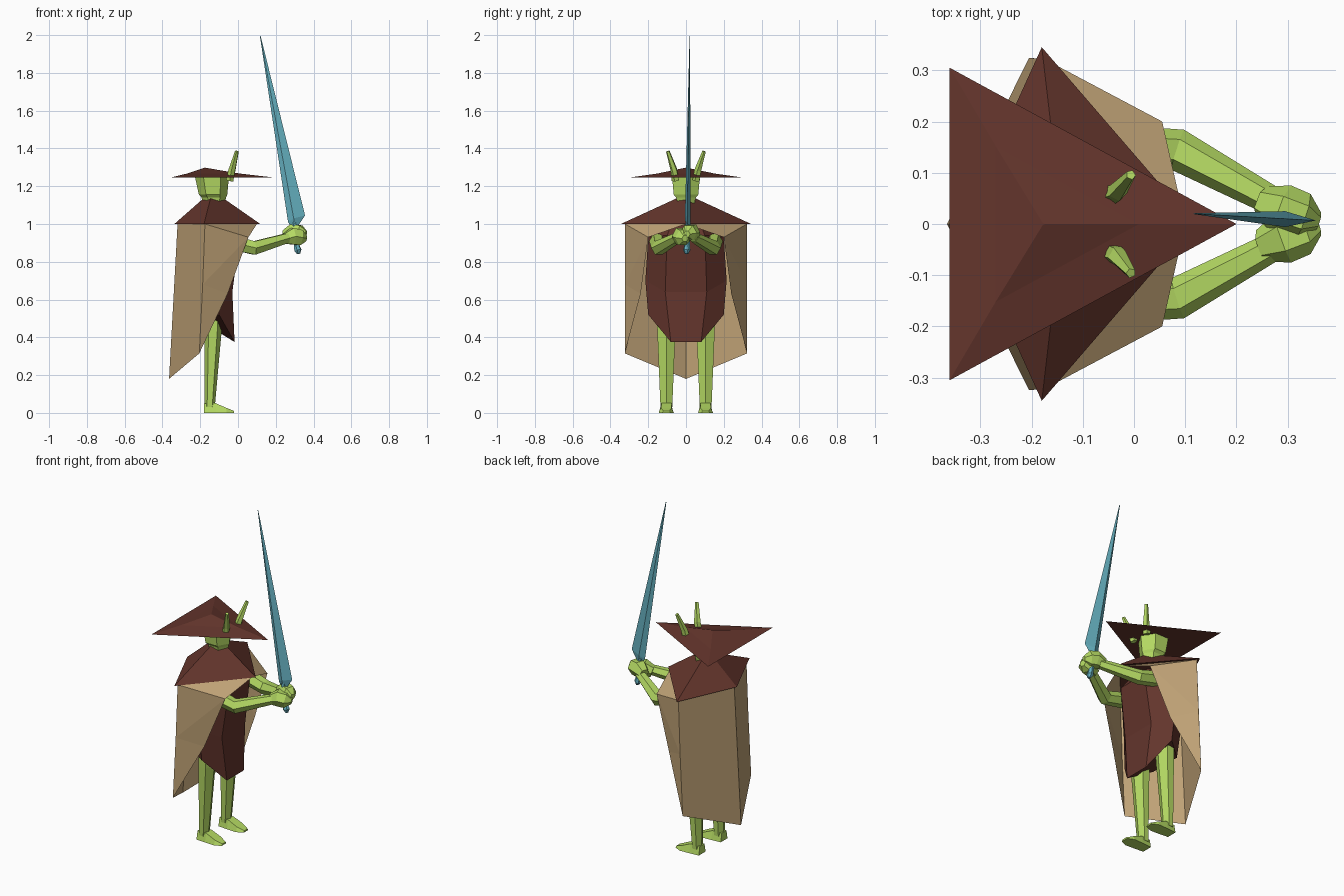
import bpy, bmesh, math
from mathutils import Vector


def material(name, rgb):
    m = bpy.data.materials.new(name)
    m.diffuse_color = (*rgb, 1)
    return m


BROWN = material("brown cloth", (0.125, 0.035, 0.025))
GREEN = material("green skin", (0.46, 0.70, 0.125))
TAN = material("tan cloth", (0.55, 0.38, 0.19))
BLUE = material("blue metal", (0.13, 0.43, 0.52))


def build(name, verts, faces, mat):
    bm = bmesh.new()
    vs = [bm.verts.new(v) for v in verts]
    for f in faces:
        bm.faces.new([vs[i] for i in f])
    bmesh.ops.recalc_face_normals(bm, faces=bm.faces)
    me = bpy.data.meshes.new(name)
    bm.to_mesh(me)
    bm.free()
    me.materials.append(mat)
    ob = bpy.data.objects.new(name, me)
    bpy.context.collection.objects.link(ob)
    return ob


def loft(name, rings, mat):
    """Closed skin through rings with equal point counts."""
    n = len(rings[0])
    faces = [tuple(range(n)), tuple(range((len(rings) - 1) * n, len(rings) * n))]
    for r in range(len(rings) - 1):
        for i in range(n):
            j = (i + 1) % n
            faces.append((r * n + i, r * n + j, (r + 1) * n + j, (r + 1) * n + i))
    return build(name, [p for ring in rings for p in ring], faces, mat)


def oval(cx, cy, z, rx, ry, n=6):
    return [(cx + rx * math.cos(2 * math.pi * i / n),
             cy + ry * math.sin(2 * math.pi * i / n), z) for i in range(n)]


def tube(name, path, radii, mat, n=6):
    pts = [Vector(p) for p in path]
    rings = []
    for k, p in enumerate(pts):
        d = pts[min(k + 1, len(pts) - 1)] - pts[max(k - 1, 0)]
        q = d.to_track_quat('Z', 'Y')
        rings.append([p + q @ Vector(c) for c in oval(0, 0, 0, radii[k], radii[k], n)])
    return loft(name, rings, mat)


def diamond(back, front, side_x, half_y, z):
    return [(front, 0, z), (side_x, half_y, z), (back, 0, z), (side_x, -half_y, z)]


# Three-cornered hat: wide brim, steeper crown, small peak
loft("hat", [
    [(0.20, 0, 1.245), (-0.36, 0.305, 1.245), (-0.36, -0.305, 1.245)],
    [(0.01, 0, 1.267), (-0.27, 0.152, 1.267), (-0.27, -0.152, 1.267)],
    [(-0.174, 0, 1.298), (-0.178, 0.002, 1.298), (-0.178, -0.002, 1.298)]], BROWN)

# Head
loft("head", [oval(-0.128, 0, 1.08, 0.05, 0.045), oval(-0.128, 0, 1.14, 0.065, 0.06),
              oval(-0.132, 0, 1.155, 0.075, 0.075),
              oval(-0.138, 0, 1.25, 0.09, 0.085)], GREEN)

# Shoulder mantle
loft("mantle", [diamond(-0.337, 0.118, -0.18, 0.345, 1.0),
                diamond(-0.18, -0.08, -0.145, 0.045, 1.138)], BROWN)

# Open cape sheet, mirrored across y
cape = build("cape", [
    (-0.32, 0, 1.0), (-0.175, 0.322, 1.0), (0.10, 0, 1.0), (0.055, 0.2, 0.93),
    (-0.055, 0.24, 0.63), (-0.205, 0.324, 0.315), (-0.365, 0, 0.18),
    (-0.187, 0.323, 0.68)],
    [(0, 1, 7, 5, 6), (1, 2, 3), (1, 3, 7), (7, 3, 4), (7, 4, 5)], TAN)
mir = cape.modifiers.new("mirror", 'MIRROR')
mir.use_axis = (False, True, False)


# Tunic
def tunic_ring(front, side, back):
    (fx, fy, fz), (sx, sy, sz), (bx, by, bz) = front, side, back
    return [(fx, fy, fz), (sx, sy, sz), (bx, by, bz),
            (bx, -by, bz), (sx, -sy, sz), (fx, -fy, fz)]


loft("tunic", [
    tunic_ring((-0.018, 0.08, 0.375), (-0.10, 0.20, 0.52), (-0.22, 0.10, 0.50)),
    tunic_ring((-0.03, 0.11, 0.64), (-0.11, 0.215, 0.70), (-0.23, 0.12, 0.66)),
    tunic_ring((0.01, 0.10, 0.94), (-0.10, 0.20, 0.93), (-0.22, 0.10, 0.94)),
    tunic_ring((-0.07, 0.05, 1.06), (-0.13, 0.08, 1.06), (-0.18, 0.05, 1.06))], BROWN)

for side, s in (("left", 1), ("right", -1)):
    # Pointed antenna poking through the brim
    tube(side + "_antenna", [(-0.045, s * 0.055, 1.23), (-0.032, s * 0.063, 1.285),
                             (-0.006, s * 0.096, 1.385)], [0.021, 0.019, 0.010], GREEN, 5)
    # Leg
    loft(side + "_leg", [oval(-0.15, s * 0.104, 0.03, 0.027, 0.036),
                         oval(-0.132, s * 0.104, 0.45, 0.047, 0.056),
                         oval(-0.13, s * 0.104, 0.58, 0.05, 0.06)], GREEN)
    # Wedge foot
    loft(side + "_foot", [[(x, s * 0.104 - w, 0), (x, s * 0.104 + w, 0),
                           (x, s * 0.104 + w * 0.7, h), (x, s * 0.104 - w * 0.7, h)]
                          for x, w, h in ((-0.18, 0.032, 0.05), (-0.12, 0.037, 0.052),
                                          (-0.06, 0.04, 0.026), (-0.02, 0.022, 0.01))], GREEN)
    # Arm
    tube(side + "_arm", [(-0.06, s * 0.15, 0.91), (0.085, s * 0.145, 0.873),
                         (0.275, s * 0.042, 0.93)], [0.045, 0.041, 0.028], GREEN)
    # Fist, one stacked over the other on the grip
    tube(side + "_fist", [(0.25, s * 0.043, 0.93 + s * 0.008),
                          (0.29, s * 0.028, 0.945 + s * 0.01),
                          (0.33, s * 0.014, 0.94 + s * 0.012),
                          (0.36, s * 0.005, 0.935 + s * 0.012)],
         [0.033, 0.05, 0.047, 0.018], GREEN)

# Sword: flat four-edged blade and grip
loft("sword_blade", [
    [(0.283, 0.01, 0.985), (0.30, 0.02, 0.985), (0.315, 0.01, 0.985), (0.30, 0.0, 0.985)],
    [(0.265, 0.01, 1.01), (0.295, 0.025, 1.03), (0.355, 0.007, 1.045), (0.295, -0.006, 1.03)],
    [(0.116, 0.02, 1.995), (0.118, 0.021, 1.995), (0.12, 0.02, 1.995), (0.118, 0.019, 1.995)]],
    BLUE)
tube("sword_grip", [(0.295, 0.01, 1.01), (0.312, 0.005, 0.88), (0.317, 0.004, 0.862),
                    (0.321, 0.003, 0.842)], [0.014, 0.016, 0.02, 0.009], BLUE)
